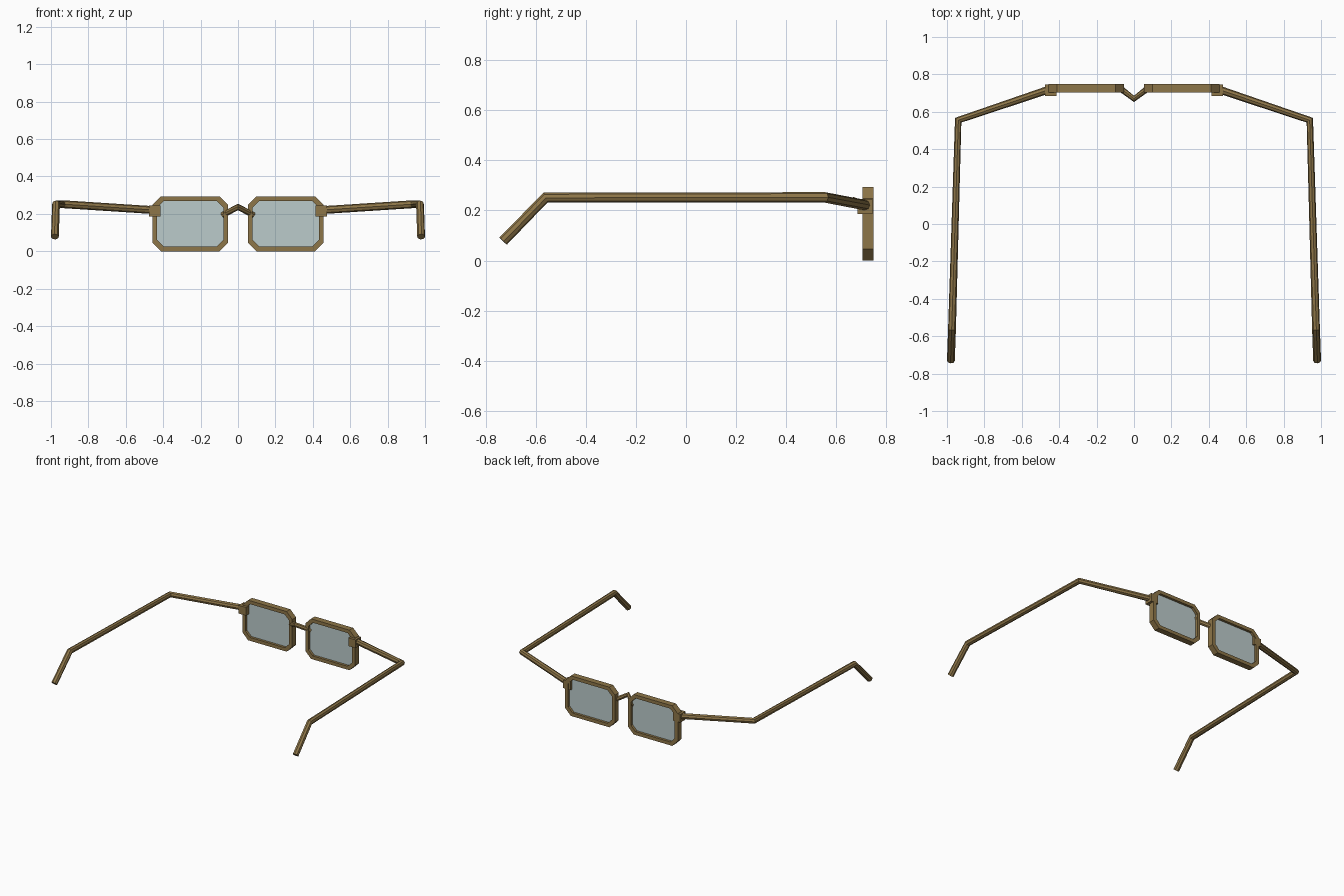
import bpy, bmesh
from mathutils import Vector

if "Cube" in bpy.data.objects:
    bpy.data.objects.remove(bpy.data.objects["Cube"])


def material(name, rgba):
    m = bpy.data.materials.new(name)
    m.diffuse_color = rgba
    m.use_nodes = True
    m.node_tree.nodes["Principled BSDF"].inputs["Base Color"].default_value = m.diffuse_color
    return m


BRONZE = material("bronze metal", (0.27, 0.18, 0.065, 1))
GLASS = material("pale glass", (0.50, 0.60, 0.60, 0.75))


def finish(name, bm, mat):
    bmesh.ops.recalc_face_normals(bm, faces=bm.faces)
    mesh = bpy.data.meshes.new(name)
    bm.to_mesh(mesh)
    bm.free()
    mesh.materials.append(mat)
    ob = bpy.data.objects.new(name, mesh)
    bpy.context.collection.objects.link(ob)
    return ob


def tube(name, points, radius):
    """Eight-sided wire swept along straight segments."""
    bm = bmesh.new()
    pts = [Vector(p) for p in points]
    curve = bpy.data.curves.new(name, 'CURVE')
    curve.dimensions = '3D'
    curve.bevel_depth = radius
    curve.bevel_resolution = 2
    curve.use_fill_caps = True
    spline = curve.splines.new('POLY')
    spline.points.add(len(pts) - 1)
    for sp, p in zip(spline.points, pts):
        sp.co = (*p, 1)
    tmp = bpy.data.objects.new(name + "_path", curve)
    bpy.context.collection.objects.link(tmp)
    bpy.context.view_layer.update()
    mesh = tmp.evaluated_get(bpy.context.evaluated_depsgraph_get()).to_mesh()
    bm.from_mesh(mesh)
    bpy.data.objects.remove(tmp)
    bmesh.ops.remove_doubles(bm, verts=bm.verts, dist=1e-5)
    for f in bm.faces:
        f.smooth = False
    return finish(name, bm, BRONZE)


def octagon(cx, cz, hx, hz, cut):
    """Rectangle with clipped corners, as (x, z) pairs."""
    a, b = hx - cut, hz - cut
    return [(cx + x, cz + z) for x, z in (
        (hx, -b), (hx, b), (a, hz), (-a, hz),
        (-hx, b), (-hx, -b), (-a, -hz), (a, -hz))]


def rim(name, cx):
    """Closed octagonal ring, 0.044 deep."""
    bm = bmesh.new()
    outer = octagon(cx, 0.147, 0.202, 0.147, 0.046)
    inner = octagon(cx, 0.147, 0.177, 0.122, 0.036)
    loops = [[bm.verts.new((x, y, z)) for x, z in o] for o, y in
             ((outer, 0.704), (outer, 0.748), (inner, 0.748), (inner, 0.704))]
    for k in range(4):
        p, q = loops[k], loops[(k + 1) % 4]
        for i in range(8):
            j = (i + 1) % 8
            bm.faces.new((p[i], p[j], q[j], q[i]))
    return finish(name, bm, BRONZE)


def lens(name, cx):
    """Thin octagonal pane seated in the rim."""
    bm = bmesh.new()
    f = bm.faces.new([bm.verts.new((x, 0.722, z))
                      for x, z in octagon(cx, 0.147, 0.18, 0.125, 0.037)])
    ext = bmesh.ops.extrude_face_region(bm, geom=[f])
    for v in ext["geom"]:
        if isinstance(v, bmesh.types.BMVert):
            v.co.y += 0.008
    return finish(name, bm, GLASS)


def block(name, centre, size):
    bm = bmesh.new()
    bmesh.ops.create_cube(bm, size=size)
    bmesh.ops.translate(bm, verts=bm.verts, vec=centre)
    return finish(name, bm, BRONZE)


for side, s in (("left", -1), ("right", 1)):
    rim(side + "_rim", s * 0.255)
    lens(side + "_lens", s * 0.255)
    block(side + "_hinge", (s * 0.445, 0.715, 0.216), 0.06)
    # Arm: out from the hinge, back along the head, down behind the ear
    tube(side + "_arm", [(s * 0.445, 0.722, 0.22), (s * 0.94, 0.555, 0.252),
                         (s * 0.973, -0.56, 0.252), (s * 0.979, -0.73, 0.078)], 0.021)

# Nose bridge
tube("bridge", [(-0.08, 0.73, 0.195), (0, 0.669, 0.237), (0.08, 0.73, 0.195)], 0.017)
